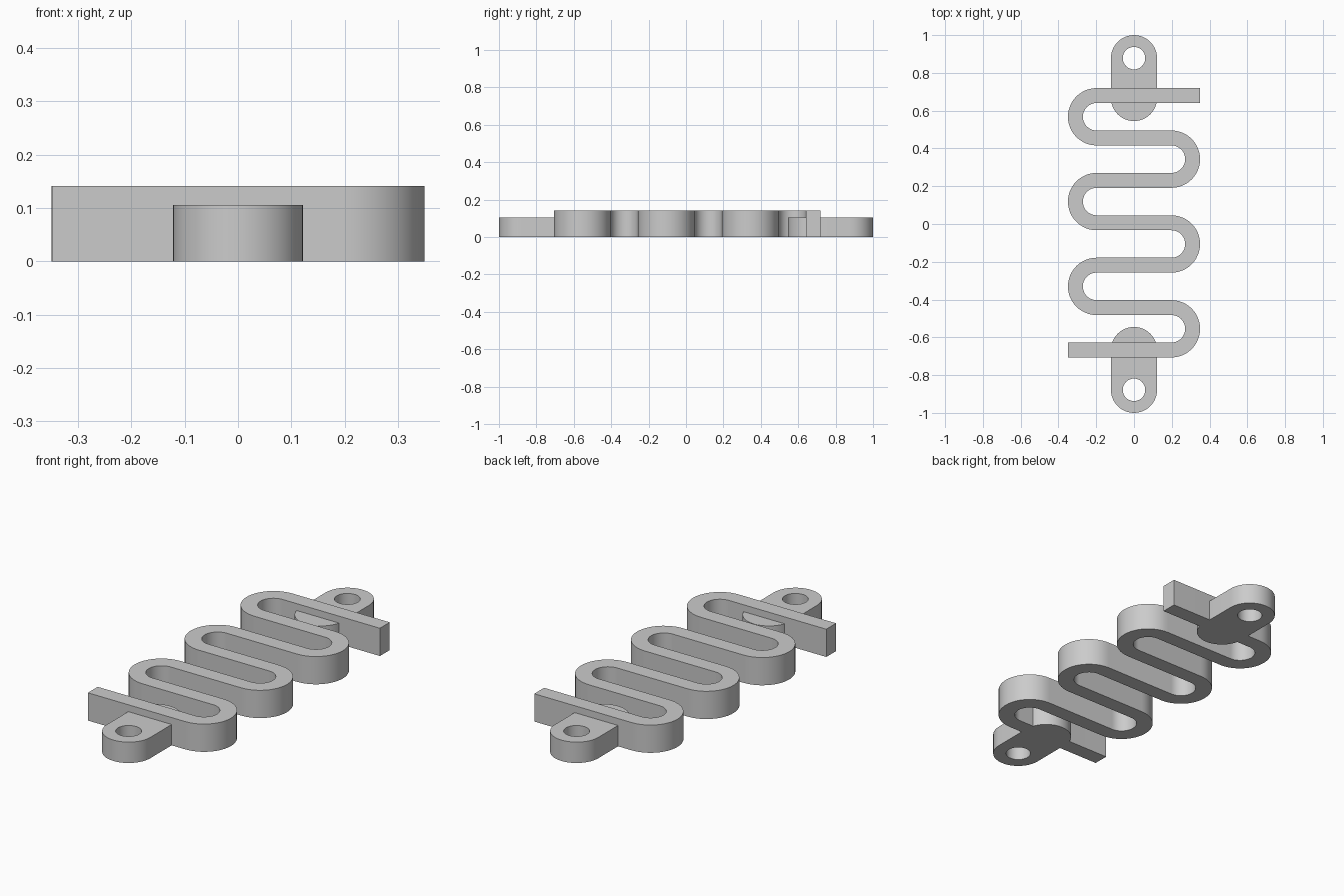
import bpy, bmesh
from math import pi, sin, cos

cube = bpy.data.objects.get("Cube")
if cube:
    bpy.data.objects.remove(cube, do_unlink=True)

grey = bpy.data.materials.new("light grey plastic")
grey.use_nodes = True
colour = (0.6, 0.6, 0.6, 1)
grey.diffuse_color = colour
grey.node_tree.nodes["Principled BSDF"].inputs["Base Color"].default_value = colour


def arc(cx, cy, radius, start, sweep, steps=24):
    return [(cx + radius * cos(start + sweep * i / steps),
             cy + radius * sin(start + sweep * i / steps)) for i in range(steps + 1)]


def solid(name, loops, height):
    """Fill an outline (with optional holes) and raise it from the floor."""
    bm = bmesh.new()
    edges = []
    for loop in loops:
        verts = [bm.verts.new((x, y, 0)) for x, y in loop]
        edges += [bm.edges.new((a, b)) for a, b in zip(verts, verts[1:] + verts[:1])]
    bmesh.ops.triangle_fill(bm, edges=edges, use_beauty=True, normal=(0, 0, 1))
    top = bmesh.ops.extrude_face_region(bm, geom=bm.faces[:], use_keep_orig=True)
    moved = [g for g in top["geom"] if isinstance(g, bmesh.types.BMVert)]
    bmesh.ops.translate(bm, verts=moved, vec=(0, 0, height))
    bmesh.ops.recalc_face_normals(bm, faces=bm.faces[:])
    mesh = bpy.data.meshes.new(name)
    bm.to_mesh(mesh)
    bm.free()
    mesh.materials.append(grey)
    obj = bpy.data.objects.new(name, mesh)
    bpy.context.collection.objects.link(obj)
    bpy.ops.object.select_all(action='DESELECT')
    obj.select_set(True)
    bpy.context.view_layer.objects.active = obj
    bpy.ops.object.shade_smooth_by_angle(angle=pi / 6)


# Serpentine spring: straight bars joined by half-round bends
half_width, pitch, bend_x, end_x = 0.0395, 0.2245, 0.198, 0.349
bend_r = pitch / 2
first_y = -0.667
left_side = [(-end_x, first_y + half_width)]
right_side = [(-end_x, first_y - half_width)]
for i in range(6):
    side = 1 if i % 2 == 0 else -1
    cy = first_y + pitch * (i + 0.5)
    inner = arc(side * bend_x, cy, bend_r - half_width, -pi / 2, side * pi)
    outer = arc(side * bend_x, cy, bend_r + half_width, -pi / 2, side * pi)
    left_side += inner if side > 0 else outer
    right_side += outer if side > 0 else inner
last_y = first_y + 6 * pitch
left_side.append((end_x, last_y + half_width))
right_side.append((end_x, last_y - half_width))
solid("serpentine_spring", [right_side + left_side[::-1]], 0.141)

# Mounting tabs: rounded slots with a screw hole at the outer end
tab_r, hole_y, inner_y = 0.122, 0.878, 0.667
for name, s in (("front_mounting_tab", -1), ("back_mounting_tab", 1)):
    outline = arc(0, s * hole_y, tab_r, 0, s * pi) + arc(0, s * inner_y, tab_r, pi, s * pi)
    hole = arc(0, s * hole_y, 0.0595, 0, 2 * pi, 40)[:-1]
    solid(name, [outline, hole], 0.106)
